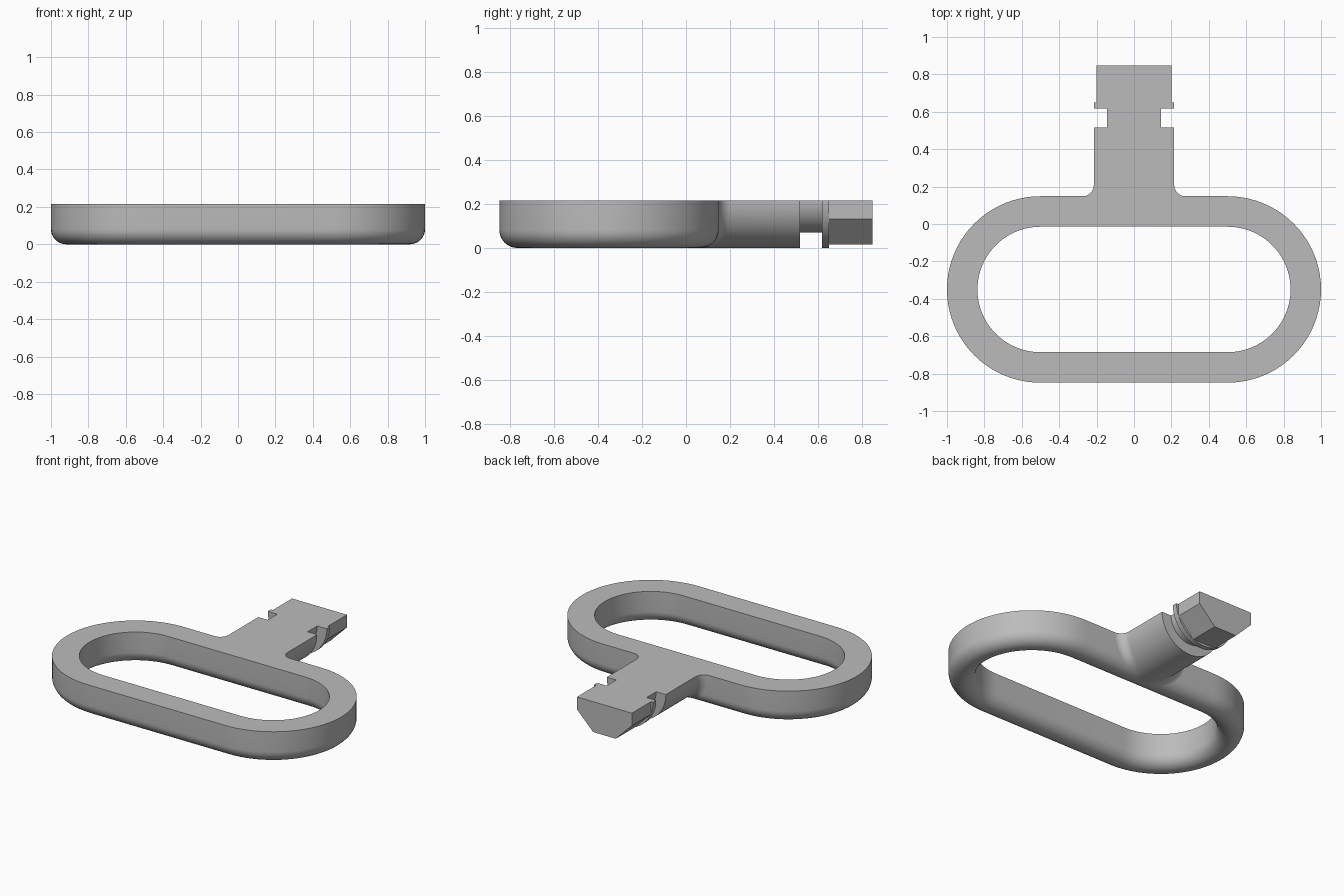
import bpy, bmesh
from math import sin, cos, pi, sqrt

cube = bpy.data.objects.get("Cube")
if cube:
    bpy.data.objects.remove(cube)

TOP = 0.215          # height of the flat top face
RING_Y = -0.35       # centre line of the handle
EDGE_Y = 0.148       # back edge of the handle
ROUND = 0.0815       # bottom rounding, half the bar width
STEM = 0.215         # stem radius

grey = bpy.data.materials.new("plain grey")
grey.use_nodes = True
grey.diffuse_color = (0.5, 0.5, 0.5, 1)
grey.node_tree.nodes["Principled BSDF"].inputs["Base Color"].default_value = (0.5, 0.5, 0.5, 1)


def finish(name, bm, smooth=True):
    bmesh.ops.recalc_face_normals(bm, faces=bm.faces)
    mesh = bpy.data.meshes.new(name)
    bm.to_mesh(mesh)
    bm.free()
    mesh.materials.append(grey)
    obj = bpy.data.objects.new(name, mesh)
    bpy.context.collection.objects.link(obj)
    if smooth:
        bpy.ops.object.select_all(action="DESELECT")
        obj.select_set(True)
        bpy.context.view_layer.objects.active = obj
        bpy.ops.object.shade_smooth_by_angle(angle=0.6)
    return obj


def bridge(bm, a, b, closed):
    n = len(a)
    for i in range(n if closed else n - 1):
        j = (i + 1) % n
        bm.faces.new((a[i], a[j], b[j], b[i]))


# Handle: bar with flat top and round underside swept round a stadium
bm = bmesh.new()
section = [(ROUND, TOP)]
section += [(ROUND * cos(pi * k / 20), ROUND * (1 - sin(pi * k / 20))) for k in range(21)]
section += [(-ROUND, TOP)]
mid = 0.4985 - ROUND
loops = []
for side in (1, -1):
    for k in range(41):
        a = pi * k / 40 - pi / 2
        dx, dy = side * cos(a), side * sin(a)
        loops.append([bm.verts.new((side * 0.5 + dx * (mid + r) + side * 0.0015 * cos(a),
                                    RING_Y + dy * (mid + r), z)) for r, z in section])
for i, loop in enumerate(loops):
    bridge(bm, loop, loops[(i + 1) % len(loops)], True)
finish("handle", bm)


# Stem: half round shaft with a fillet onto the handle, a groove and a collar
def handle_back(z):
    d = max(0.0, ROUND - z)
    return EDGE_Y - ROUND + sqrt(max(0.0, ROUND ** 2 - d ** 2))


bm = bmesh.new()
steps = [(STEM, 0.517), (0.145, 0.517), (0.145, 0.617), (STEM, 0.617), (STEM, 0.65)]
columns = []
for k in range(49):
    a = pi * k / 48
    fillet = 0.06 * abs(cos(a))
    points = []
    for j in range(9):
        t = j * pi / 16
        r = STEM + fillet * (1 - sin(t))
        z = max(0.0, TOP - r * sin(a))
        points.append((r * cos(a), handle_back(z) + fillet * (1 - cos(t)), z))
    points += [(r * cos(a), y, TOP - r * sin(a)) for r, y in steps]
    columns.append([bm.verts.new(p) for p in points])
for c, d in zip(columns, columns[1:]):
    bridge(bm, c, d, False)
bridge(bm, columns[-1], columns[0], False)
bm.faces.new([c[-1] for c in columns])
bmesh.ops.remove_doubles(bm, verts=bm.verts, dist=1e-5)
finish("stem", bm)

# Tip: lower half of an octagonal bar
bm = bmesh.new()
flat = 0.2
corner = flat * (sqrt(2) - 1)
outline = [(flat, TOP), (flat, TOP - corner), (corner, TOP - flat),
           (-corner, TOP - flat), (-flat, TOP - corner), (-flat, TOP)]
ends = [[bm.verts.new((x, y, z)) for x, z in outline] for y in (0.65, 0.848)]
bridge(bm, ends[0], ends[1], True)
for end in ends:
    bm.faces.new(end)
finish("octagonal_tip", bm, False)
